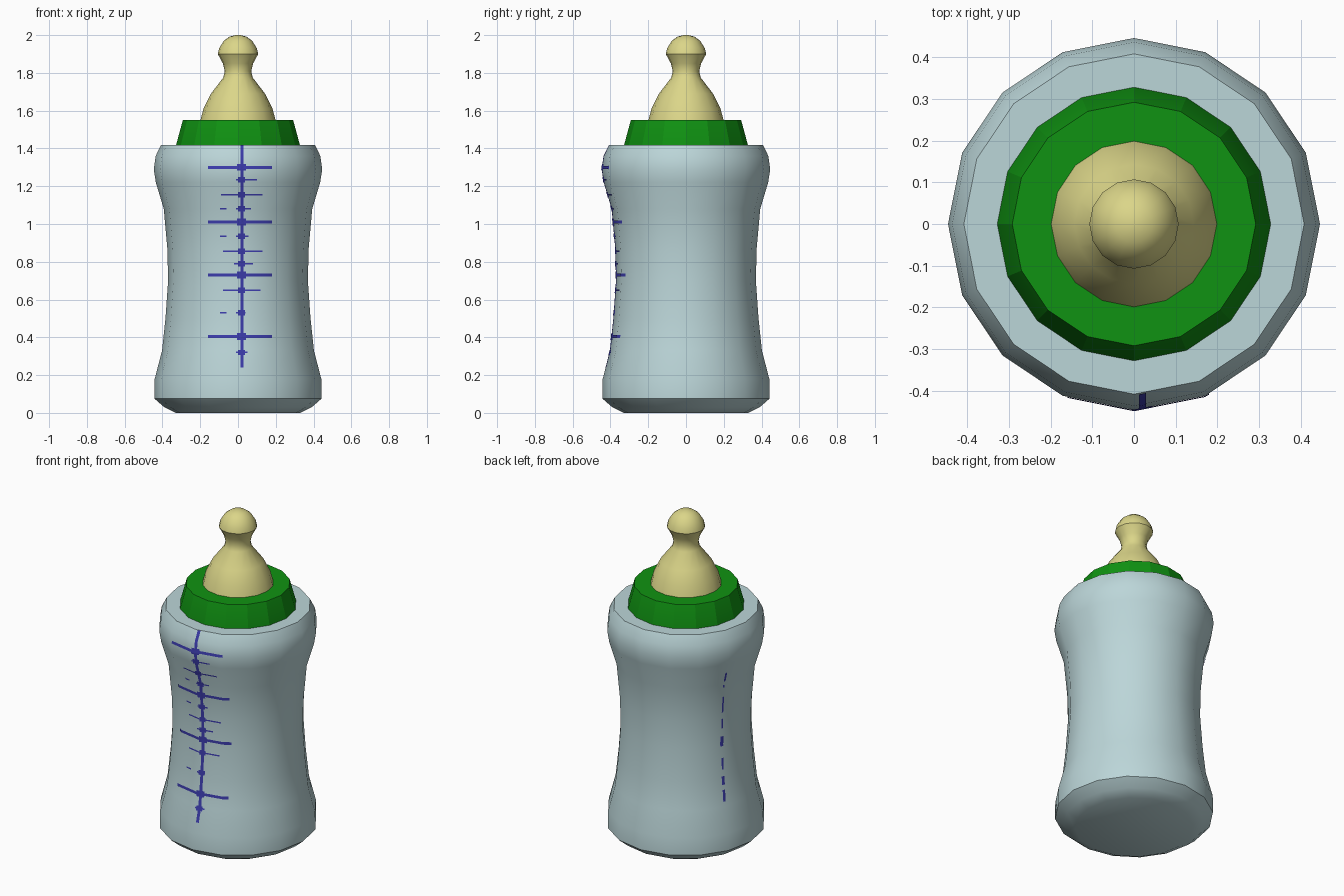
import bpy, bmesh, math
from mathutils import Matrix

if "Cube" in bpy.data.objects:
    bpy.data.objects.remove(bpy.data.objects["Cube"])

SIDES = 16
STEP = 2 * math.pi / SIDES


def material(name, rgb):
    m = bpy.data.materials.new(name)
    m.diffuse_color = (*rgb, 1)
    m.use_nodes = True
    m.node_tree.nodes["Principled BSDF"].inputs["Base Color"].default_value = m.diffuse_color
    return m


GLASS = material("pale_blue", (0.50, 0.67, 0.69))
GREEN = material("green", (0.005, 0.29, 0.006))
RUBBER = material("cream_yellow", (0.71, 0.67, 0.25))
INK = material("blue_ink", (0.045, 0.045, 0.42))


def finish(bm, name, mat, angle):
    mesh = bpy.data.meshes.new(name)
    bm.to_mesh(mesh)
    bm.free()
    ob = bpy.data.objects.new(name, mesh)
    bpy.context.collection.objects.link(ob)
    mesh.materials.append(mat)
    bpy.ops.object.select_all(action='DESELECT')
    ob.select_set(True)
    bpy.context.view_layer.objects.active = ob
    bpy.ops.object.shade_smooth_by_angle(angle=math.radians(angle))
    return ob


def lathe(name, profile, mat, angle=32):
    """Closed solid of revolution from (radius, z) points, bottom to top."""
    bm = bmesh.new()
    rings = [[bm.verts.new((r * math.sin(i * STEP), -r * math.cos(i * STEP), z))
              for i in range(SIDES)] for r, z in profile]
    for a, b in zip(rings, rings[1:]):
        for i in range(SIDES):
            j = (i + 1) % SIDES
            bm.faces.new((a[i], a[j], b[j], b[i]))
    bm.faces.new(rings[0][::-1])
    bm.faces.new(rings[-1])
    bmesh.ops.recalc_face_normals(bm, faces=bm.faces[:])
    return finish(bm, name, mat, angle)


# Bottle, collar and teat
BODY = [(0.33, 0), (0.39, 0.03), (0.442, 0.075), (0.441, 0.18), (0.402, 0.33),
        (0.384, 0.50), (0.370, 0.70), (0.374, 0.87), (0.393, 1.08),
        (0.435, 1.22), (0.446, 1.29), (0.436, 1.36), (0.408, 1.417)]
lathe("bottle", BODY, GLASS, 30)
lathe("collar", [(0.328, 1.41), (0.328, 1.417), (0.292, 1.55)], GREEN, 15)
lathe("teat", [(0.20, 1.545), (0.183, 1.61), (0.143, 1.69), (0.078, 1.775),
               (0.070, 1.81), (0.080, 1.85), (0.107, 1.90), (0.100, 1.93),
               (0.075, 1.97), (0.045, 1.992), (0.012, 2.0)], RUBBER, 40)


# Printed scale: thin plates following the bottle's faceted surface
def body_radius(z):
    for (r0, z0), (r1, z1) in zip(BODY, BODY[1:]):
        if z <= z1:
            return r0 + (r1 - r0) * (z - z0) / (z1 - z0)
    return BODY[-1][0]


def surface(x, z):
    r, a = body_radius(z) + 0.003, abs(x)
    k = 0 if a <= r * math.sin(STEP) else 1
    x0, x1 = r * math.sin(k * STEP), r * math.sin((k + 1) * STEP)
    y0, y1 = r * math.cos(k * STEP), r * math.cos((k + 1) * STEP)
    return (x, -(y0 + (y1 - y0) * (a - x0) / (x1 - x0)), z)


def patch(bm, x0, x1, z0, z1):
    edge = body_radius((z0 + z1) / 2) * math.sin(STEP)
    xs = sorted({x0, x1, *[x for x in (-edge, 0, edge) if x0 < x < x1]})
    zs = sorted({z0, z1, *[z for _, z in BODY if z0 < z < z1]})
    grid = [[bm.verts.new(surface(x, z)) for x in xs] for z in zs]
    for a, b in zip(grid, grid[1:]):
        for i in range(len(xs) - 1):
            bm.faces.new((a[i], a[i + 1], b[i + 1], b[i]))


bm = bmesh.new()
patch(bm, 0.012, 0.029, 0.24, 1.417)
for z in (1.30, 1.01, 0.73, 0.405):                    # long ticks
    patch(bm, -0.16, 0.18, z - 0.008, z + 0.008)
    patch(bm, -0.005, 0.043, z - 0.018, z + 0.018)
for z, x0, x1 in ((1.235, -0.01, 0.10), (1.155, -0.09, 0.13), (1.08, -0.01, 0.07),
                  (0.935, -0.01, 0.055), (0.855, -0.08, 0.13), (0.79, -0.02, 0.08),
                  (0.65, -0.08, 0.12), (0.53, -0.01, 0.04), (0.32, -0.01, 0.05)):
    patch(bm, x0, x1, z - 0.004, z + 0.004)            # short ticks
    patch(bm, 0.0, 0.038, z - 0.014, z + 0.014)
for z in (1.08, 0.935, 0.53):                          # detached dashes
    patch(bm, -0.095, -0.06, z - 0.004, z + 0.004)
finish(bm, "front_scale", INK, 30)

# Faint broken line on the left rear of the bottle
bm = bmesh.new()
for z0, z1, w in ((1.10, 1.16, 0.006), (1.06, 1.075, 0.005), (0.90, 1.00, 0.005),
                  (0.80, 0.86, 0.005), (0.69, 0.75, 0.010), (0.55, 0.62, 0.006),
                  (0.46, 0.51, 0.009), (0.36, 0.43, 0.008)):
    patch(bm, -w, w, z0, z1)
bm.transform(Matrix.Rotation(-5 * STEP, 4, 'Z'))
finish(bm, "rear_scale", INK, 30)
